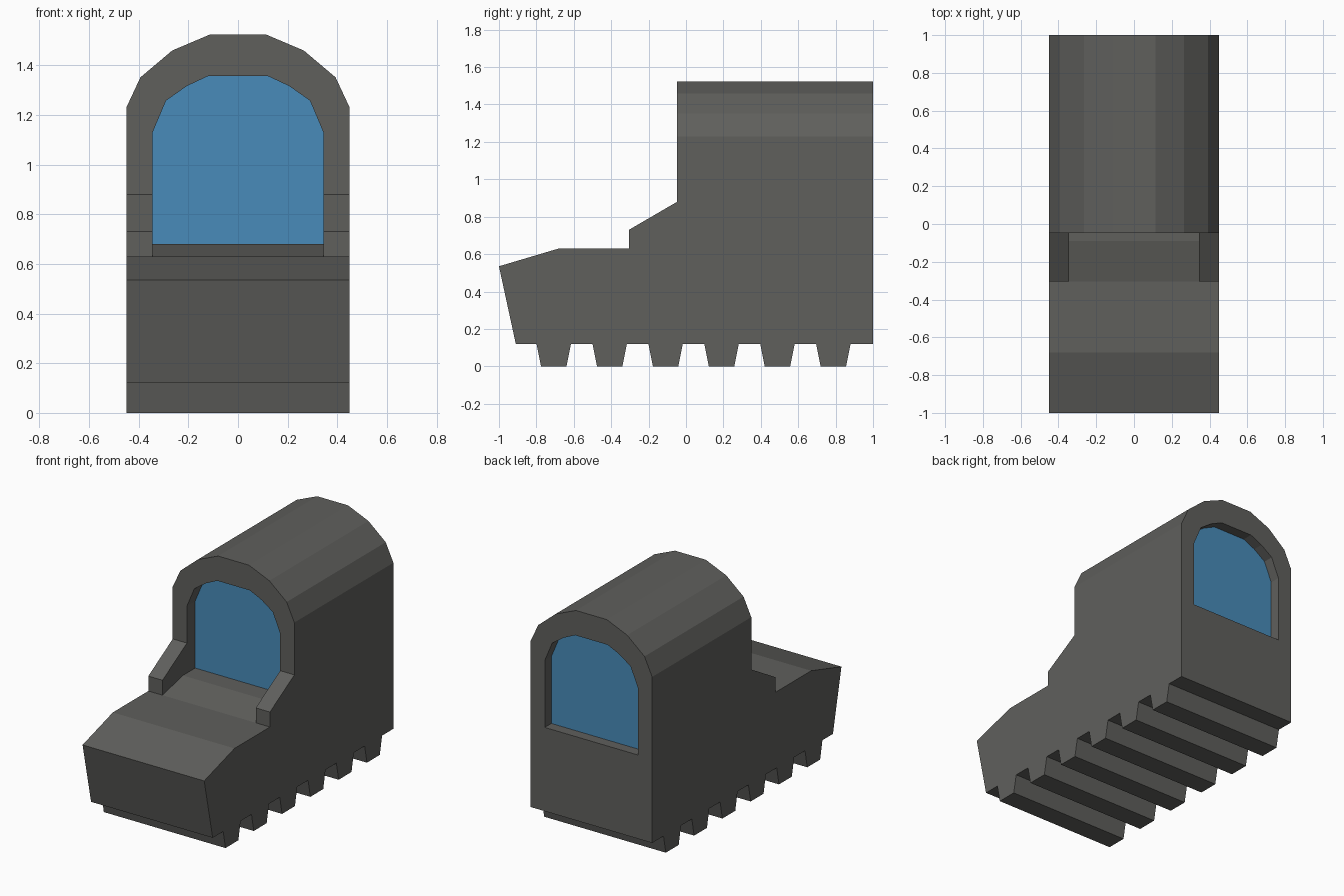
import bpy, bmesh

if "Cube" in bpy.data.objects:
    bpy.data.objects.remove(bpy.data.objects["Cube"])


def material(name, color):
    m = bpy.data.materials.new(name)
    m.diffuse_color = (*color, 1)
    m.use_nodes = True
    m.node_tree.nodes["Principled BSDF"].inputs["Base Color"].default_value = m.diffuse_color
    return m


DARK = material("dark_grey", (0.115, 0.115, 0.108))
BLUE = material("blue_glass", (0.065, 0.26, 0.49))


def prism(name, profile, axis, start, end, mat):
    """Extrude a profile along x (points are y,z) or y (points are x,z)."""
    bm = bmesh.new()
    pts = [(start, a, b) if axis == 'x' else (a, start, b) for a, b in profile]
    face = bm.faces.new([bm.verts.new(p) for p in pts])
    if end != start:
        ext = bmesh.ops.extrude_face_region(bm, geom=[face], use_keep_orig=True)
        moved = [v for v in ext["geom"] if isinstance(v, bmesh.types.BMVert)]
        d = end - start
        bmesh.ops.translate(bm, verts=moved, vec=(d, 0, 0) if axis == 'x' else (0, d, 0))
        bmesh.ops.recalc_face_normals(bm, faces=bm.faces)
    mesh = bpy.data.meshes.new(name)
    bm.to_mesh(mesh)
    bm.free()
    mesh.materials.append(mat)
    obj = bpy.data.objects.new(name, mesh)
    bpy.context.collection.objects.link(obj)
    return obj


def mirrored(half):
    """Full outline from its right half, listed bottom to top."""
    return half + [(-x, z) for x, z in reversed(half)]


W, INNER, SILL = 0.45, 0.345, 0.68
FRONT, BACK = -0.047, 1.0

# Hull with sloped nose, raised sill and a toothed underside
hull = [(BACK, 0.12), (BACK, SILL), (-0.09, SILL), (-0.305, 0.63),
        (-0.68, 0.63), (-1.0, 0.535), (-0.91, 0.12)]
for i in range(6):
    y = -0.707 + i * 0.299
    hull += [(y - 0.092, 0.12), (y - 0.068, 0), (y + 0.068, 0), (y + 0.092, 0.12)]
prism("hull", hull, 'x', -W, W, DARK)

# Side arms leading up to the cabin
arm = [(-0.305, 0.63), (-0.305, 0.73), (FRONT, 0.88), (FRONT, SILL), (-0.09, SILL)]
for side, label in ((1, "right"), (-1, "left")):
    prism(label + "_arm", arm, 'x', side * INNER, side * W, DARK)

# Arched cabin shell
outer = mirrored([(W, SILL), (W, 1.23), (0.393, 1.352), (0.265, 1.46), (0.114, 1.524)])
inner = mirrored([(INNER, SILL), (INNER, 1.128), (0.29, 1.258), (0.206, 1.317), (0.12, 1.357)])
prism("cabin_shell", outer + inner[::-1], 'y', FRONT, BACK, DARK)

# Recessed front and rear windows
prism("front_window", inner, 'y', 0.04, 0.06, BLUE)
prism("rear_window", inner, 'y', 0.91, 0.93, BLUE)
